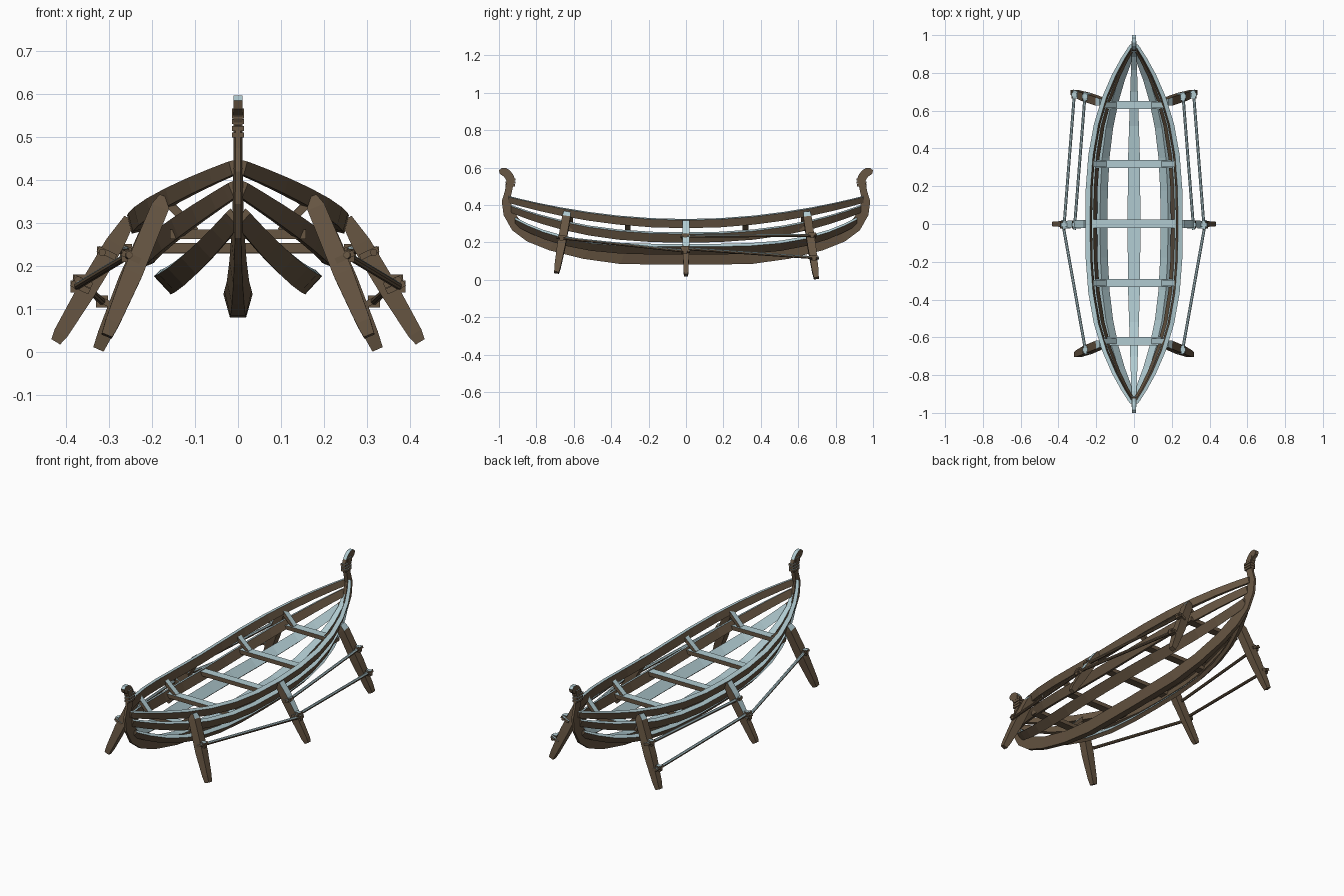
import bpy, bmesh, math
from mathutils import Vector

if "Cube" in bpy.data.objects:
    bpy.data.objects.remove(bpy.data.objects["Cube"])


def mat(name, col):
    m = bpy.data.materials.new(name)
    m.diffuse_color = (*col, 1)
    m.use_nodes = True
    m.node_tree.nodes["Principled BSDF"].inputs["Base Color"].default_value = m.diffuse_color
    return m


WOOD = mat("brown wood", (0.135, 0.092, 0.055))
FROST = mat("pale frost", (0.44, 0.60, 0.64))


def build(name, shells, limit=0.5):
    """Each shell is a list of rings; upward faces get frost."""
    bm = bmesh.new()
    for rings in shells:
        vs = [[bm.verts.new(p) for p in r] for r in rings]
        n = len(vs[0])
        for a, b in zip(vs, vs[1:]):
            for i in range(n):
                j = (i + 1) % n
                bm.faces.new((a[i], a[j], b[j], b[i]))
        bm.faces.new(vs[0])
        bm.faces.new(vs[-1])
    bmesh.ops.recalc_face_normals(bm, faces=bm.faces)
    bm.normal_update()
    for f in bm.faces:
        f.material_index = 1 if f.normal.z > limit else 0
    me = bpy.data.meshes.new(name)
    bm.to_mesh(me)
    bm.free()
    me.materials.append(WOOD)
    me.materials.append(FROST)
    ob = bpy.data.objects.new(name, me)
    bpy.context.collection.objects.link(ob)
    return ob


def flip(shell, axis):
    return [[tuple(-c if k == axis else c for k, c in enumerate(p)) for p in r] for r in shell]


def both(shell, axis=0):
    return [shell, flip(shell, axis)]


def bar(a, b, sizes, n=4):
    """Tapered bar from a to b; sizes = (t, half across, half along y)."""
    a, b = Vector(a), Vector(b)
    d = (b - a).normalized()
    ref = Vector((0, 1, 0)) if abs(d.y) < 0.8 else Vector((0, 0, 1))
    u = d.cross(ref).normalized()
    v = u.cross(d)
    k = math.sqrt(2) if n == 4 else 1
    rings = []
    for t, su, sv in sizes:
        c = a.lerp(b, t)
        rings.append([tuple(c + u * su * k * math.cos(math.tau * (i + .5) / n)
                            + v * sv * k * math.sin(math.tau * (i + .5) / n)) for i in range(n)])
    return rings


def box(c, s):
    x, y, z = c
    a, b, h = s
    return [[(x + i * a, y + j * b, z + k * h) for i, j in ((-1, -1), (1, -1), (1, 1), (-1, 1))]
            for k in (-1, 1)]


# long side planks
def strake(name, x0, z0, rise, yend, power, half_w, half_h, tilt):
    rings = []
    for i in range(17):
        y = yend * math.sin((i / 8 - 1) * math.pi / 2)
        t = abs(y) / yend
        x = x0 * (1 - t ** 2.8) + 0.008
        z = z0 + rise * t ** power
        s = 1 - 0.25 * t ** 3
        ring = []
        for w, h in ((-1, -1), (1, -1), (1, 1), (-1, 1)):
            p, q = w * half_w * s, h * half_h * s
            ring.append((max(0.0, x + p * math.cos(tilt) + q * math.sin(tilt)), y,
                         z - p * math.sin(tilt) + q * math.cos(tilt)))
        rings.append(ring)
    return build(name, both(rings))


strake("gunwale", 0.232, 0.30, 0.13, 0.95, 2.0, 0.013, 0.022, 0.25)
strake("middle_strake", 0.208, 0.226, 0.153, 0.935, 2.4, 0.012, 0.025, 0.4)
strake("bilge_strake", 0.16, 0.163, 0.15, 0.915, 3.5, 0.011, 0.029, 0.75)

# keel rising into the end posts: (outer y, outer z, inner y, inner z, half width)
prof = [(0.00, 0.080, 0.00, 0.135, 0.034), (0.35, 0.084, 0.33, 0.142, 0.032),
        (0.55, 0.112, 0.52, 0.165, 0.026), (0.73, 0.157, 0.70, 0.212, 0.020),
        (0.85, 0.205, 0.815, 0.265, 0.016), (0.93, 0.265, 0.885, 0.315, 0.013),
        (0.975, 0.345, 0.925, 0.37, 0.012), (0.985, 0.42, 0.94, 0.43, 0.011),
        (0.968, 0.475, 0.93, 0.475, 0.011), (0.958, 0.535, 0.918, 0.535, 0.011)]
line = [(-a, b, -c, d, w) for a, b, c, d, w in prof[:0:-1]] + prof
build("keel_and_posts", [[[(-w * .55, a, b), (w * .55, a, b), (w, c, d), (-w, c, d)]
                          for a, b, c, d, w in line]])

# carved post heads and neck bands
head = [(0.958, 0.525), (0.972, 0.55), (0.995, 0.566), (1.0, 0.585), (0.985, 0.597), (0.962, 0.597),
        (0.942, 0.585), (0.924, 0.562), (0.914, 0.535), (0.918, 0.522)]
curl = [[(x, y, z) for y, z in head] for x in (-0.010, 0.010)]
brow = box((0, 0.952, 0.555), (0.014, 0.018, 0.012))
build("post_head", both(curl, 1) + both(brow, 1))
bands = []
for k, z in enumerate((0.505, 0.520, 0.536)):
    bands += both(box((0, 0.939 - k * 0.001, z), (0.0145, 0.026, 0.006)), 1)
build("neck_band", bands)

# cross beams with knees up to the gunwale
for y, hx, z in ((-0.62, 0.158, 0.274), (-0.312, 0.212, 0.243), (0.002, 0.222, 0.24),
                 (0.318, 0.212, 0.243), (0.63, 0.158, 0.274)):
    build("cross_beam", [box((0, y, z), (hx, 0.022, 0.011))])
    if abs(y) > 0.01:
        top = 0.295 + 0.13 * (y / 0.95) ** 2
        knee = bar((hx - 0.06, y, z + 0.008), (hx + 0.008, y, top), ((0, .008, .015), (1, .01, .015)))
        build("knee", both(knee))

# outrigger legs
LEG = ((0, .012, .018), (.08, .021, .022), (.55, .023, .022), (.9, .017, .017), (1, .013, .013))
MID = ((0, .014, .02), (.2, .022, .02), (.6, .022, .016), (.93, .017, .013), (1, .012, .011))
build("front_leg", both(bar((0.172, -0.635, 0.36), (0.305, -0.692, 0.038), LEG)))
build("middle_leg", both(bar((0.252, 0, 0.31), (0.424, 0, 0.024), MID)))
build("rear_leg", both(bar((0.172, 0.645, 0.36), (0.324, 0.697, 0.008), LEG)))

# rails lashed between the legs
for a, b in (((0.253, -0.69, 0.226), (0.380, 0.02, 0.150)),
             ((0.316, -0.03, 0.232), (0.258, 0.70, 0.238)),
             ((0.372, -0.03, 0.168), (0.314, 0.71, 0.116))):
    build("rail", both(bar(a, b, ((0, .0085, .0085), (1, .0085, .0085)), 8)))
    ends = []
    for t in (0.035, 0.965):
        c = Vector(a).lerp(Vector(b), t)
        ends += both(box(c, (0.014, 0.010, 0.014)))
        ends += both(bar(c + Vector((-0.03, 0, -0.012)), c + Vector((0.012, 0, 0.008)),
                         ((0, .007, .02), (1, .007, .02))))
    build("lashing", ends)
